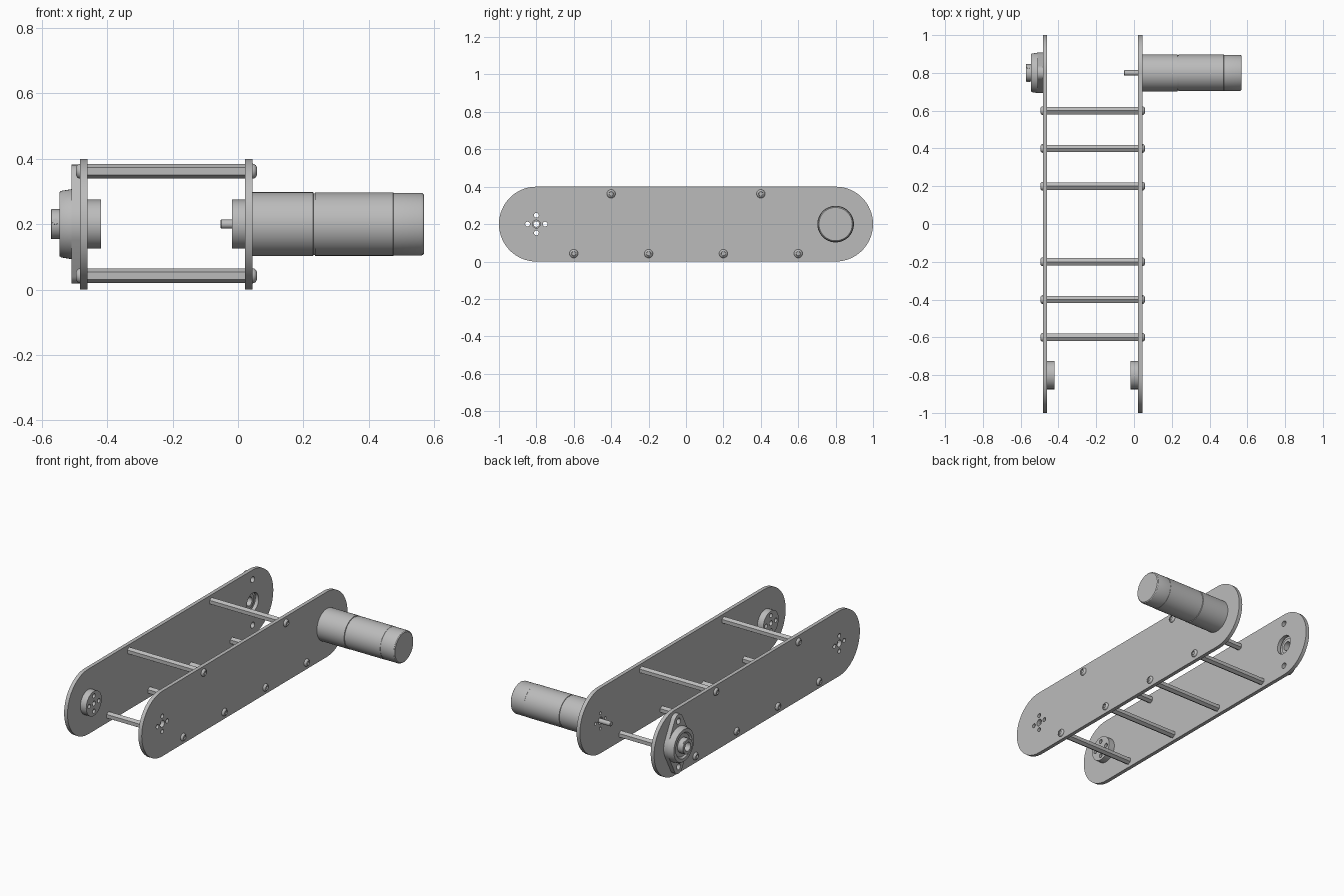
import bpy, bmesh
from math import cos, sin, pi, radians, acos
from mathutils import Matrix, Vector

cube = bpy.data.objects.get("Cube")
if cube:
    bpy.data.objects.remove(cube)

metal = bpy.data.materials.new("plain grey metal")
metal.use_nodes = True
GREY = (0.5, 0.5, 0.5, 1)
metal.diffuse_color = GREY
metal.node_tree.nodes["Principled BSDF"].inputs["Base Color"].default_value = GREY

MID = 0.2            # height of the main axis
DRIVE, IDLE = 0.8, -0.8   # y of the motor axis and of the hub axis
T = 0.023            # side plate thickness
LEFT_IN, RIGHT_IN = 0.022, -0.46   # inner faces of the side plates


def finish(bm, name):
    """Turn a bmesh into a grey object with sharp edges kept."""
    bmesh.ops.remove_doubles(bm, verts=bm.verts, dist=1e-5)
    bmesh.ops.recalc_face_normals(bm, faces=bm.faces)
    mesh = bpy.data.meshes.new(name)
    bm.to_mesh(mesh)
    bm.free()
    mesh.materials.append(metal)
    for p in mesh.polygons:
        p.use_smooth = True
    mesh.set_sharp_from_angle(angle=radians(30))
    obj = bpy.data.objects.new(name, mesh)
    bpy.context.collection.objects.link(obj)
    return obj


def arc(y, z, r, a0=0, a1=2 * pi, n=32):
    """Points on an arc in the side plane, without the end point of a full turn."""
    full = abs(a1 - a0 - 2 * pi) < 1e-6
    return [(y + r * cos(a0 + (a1 - a0) * i / n), z + r * sin(a0 + (a1 - a0) * i / n))
            for i in range(n if full else n + 1)]


def slab(name, x0, x1, outline, holes=()):
    """Flat part in the side plane, cut by holes and reaching from x0 to x1."""
    curve = bpy.data.curves.new(name, 'CURVE')
    curve.dimensions = '2D'
    curve.fill_mode = 'BOTH'
    curve.extrude = (x1 - x0) / 2
    for loop in [outline, *holes]:
        s = curve.splines.new('POLY')
        s.points.add(len(loop) - 1)
        for p, (y, z) in zip(s.points, loop):
            p.co = (y, z, 0, 1)
        s.use_cyclic_u = True
    temp = bpy.data.objects.new(name + " helper", curve)
    bpy.context.collection.objects.link(temp)
    graph = bpy.context.evaluated_depsgraph_get()
    mesh = bpy.data.meshes.new_from_object(temp.evaluated_get(graph))
    bm = bmesh.new()
    bm.from_mesh(mesh)
    bpy.data.objects.remove(temp)
    bpy.data.meshes.remove(mesh)
    turn = Matrix(((0, 0, 1, (x0 + x1) / 2), (1, 0, 0, 0), (0, 1, 0, 0), (0, 0, 0, 1)))
    bm.transform(turn)
    return finish(bm, name)


def lathe(name, profile, y, z, n=48, closed=False):
    """Spin (x, radius) points about an axis along x."""
    bm = bmesh.new()
    rings = []
    for x, r in profile:
        if r == 0:
            rings.append([bm.verts.new((x, y, z))] * n)
        else:
            rings.append([bm.verts.new((x, y + r * sin(2 * pi * i / n), z + r * cos(2 * pi * i / n)))
                          for i in range(n)])
    pairs = list(zip(rings, rings[1:]))
    if closed:
        pairs.append((rings[-1], rings[0]))
    for a, b in pairs:
        for i in range(n):
            j = (i + 1) % n
            bm.faces.new(list(dict.fromkeys((a[i], a[j], b[j], b[i]))))
    return finish(bm, name)


def hole_pattern(y, centre, small, ring=0.047):
    """A centre hole with four smaller ones around it."""
    return [arc(y, MID, centre)] + [
        arc(y + ring * cos(k * pi / 2), MID + ring * sin(k * pi / 2), small, n=20) for k in range(4)]


# Side plates with rounded ends
plate = arc(DRIVE, MID, 0.2, -pi / 2, pi / 2) + arc(IDLE, MID, 0.2, pi / 2, 3 * pi / 2)
BOLT = 0.14          # flange bolt distance from the axis
bolt_holes = [arc(DRIVE, MID + s * BOLT, 0.018, n=20) for s in (-1, 1)]
slab("left_side_plate", LEFT_IN, LEFT_IN + T, plate,
     hole_pattern(IDLE, 0.021, 0.013) + hole_pattern(DRIVE, 0.022, 0.009))
slab("right_side_plate", RIGHT_IN - T, RIGHT_IN, plate,
     hole_pattern(IDLE, 0.021, 0.013) + [arc(DRIVE, MID, 0.058)] + bolt_holes)

# Hubs on the inner faces
for side, x0 in (("left", LEFT_IN - 0.04), ("right", RIGHT_IN)):
    slab(side + "_hub", x0, x0 + 0.04, arc(IDLE, MID, 0.075, n=48), hole_pattern(IDLE, 0.015, 0.013))

# Hexagonal spacers with a button screw at each end
spots = [(y, 0.042) for y in (-0.6, -0.2, 0.2, 0.6)] + [(y, 0.362) for y in (-0.4, 0.4)]
for k, (y, z) in enumerate(spots, 1):
    lathe(f"spacer_{k}", [(RIGHT_IN, 0), (RIGHT_IN, 0.022), (LEFT_IN, 0.022), (LEFT_IN, 0)], y, z, n=6)
    for side, face, d in (("left", LEFT_IN + T, 1), ("right", RIGHT_IN - T, -1)):
        head = [(0, 0), (0, 0.023), (0.004, 0.0225), (0.009, 0.019), (0.013, 0.012), (0.006, 0.011), (0.006, 0)]
        lathe(f"{side}_screw_{k}", [(face + d * x, r) for x, r in head], y, z, n=24)

# Motor: gearbox, groove, body with rounded end, and output shaft
M = LEFT_IN + T
lathe("motor", [(M, 0), (M, 0.098), (0.23, 0.098), (0.231, 0.094), (0.235, 0.094), (0.236, 0.097),
                (0.475, 0.097), (0.476, 0.096), (0.56, 0.096), (0.566, 0.094), (0.57, 0.089), (0.57, 0)],
      DRIVE, MID)
lathe("motor_shaft", [(-0.053, 0), (-0.053, 0.012), (-0.051, 0.014), (M, 0.014), (M, 0)], DRIVE, MID, n=24)

# Bearing flange: rounded diamond drawn around the hub and two bolt ends
F = RIGHT_IN - T
BIG, END = 0.107, 0.042
lean = acos((BIG - END) / BOLT)
flange = (arc(DRIVE, MID, BIG, lean - pi / 2, pi / 2 - lean, 12)
          + arc(DRIVE, MID + BOLT, END, pi / 2 - lean, pi / 2 + lean, 16)
          + arc(DRIVE, MID, BIG, pi / 2 + lean, 3 * pi / 2 - lean, 12)
          + arc(DRIVE, MID - BOLT, END, 3 * pi / 2 - lean, 3 * pi / 2 + lean, 16))
slab("bearing_flange", F - 0.027, F, flange, [arc(DRIVE, MID, 0.07)] + bolt_holes)

# Bearing housing and inner ring
lathe("bearing_housing", [(F, 0.07), (F - 0.027, 0.107), (F - 0.058, 0.102), (F - 0.063, 0.098),
                          (F - 0.063, 0.078), (F - 0.052, 0.07), (F - 0.052, 0.045), (F - 0.01, 0.045),
                          (F - 0.01, 0.07)], DRIVE, MID, closed=True)
lathe("bearing_inner_ring", [(F, 0.027), (F, 0.046), (-0.571, 0.046), (-0.573, 0.044), (-0.573, 0.027)],
      DRIVE, MID, closed=True)

# Set screws in the inner ring
for k, angle in enumerate((radians(170), radians(50)), 1):
    bm = bmesh.new()
    out = Vector((0, cos(angle), sin(angle)))
    place = Matrix.Translation(Vector((-0.559, DRIVE, MID)) + out * 0.042) @ out.to_track_quat('Z', 'Y').to_matrix().to_4x4()
    bmesh.ops.create_cone(bm, cap_ends=True, segments=16, radius1=0.009, radius2=0.009, depth=0.012, matrix=place)
    finish(bm, f"set_screw_{k}")
